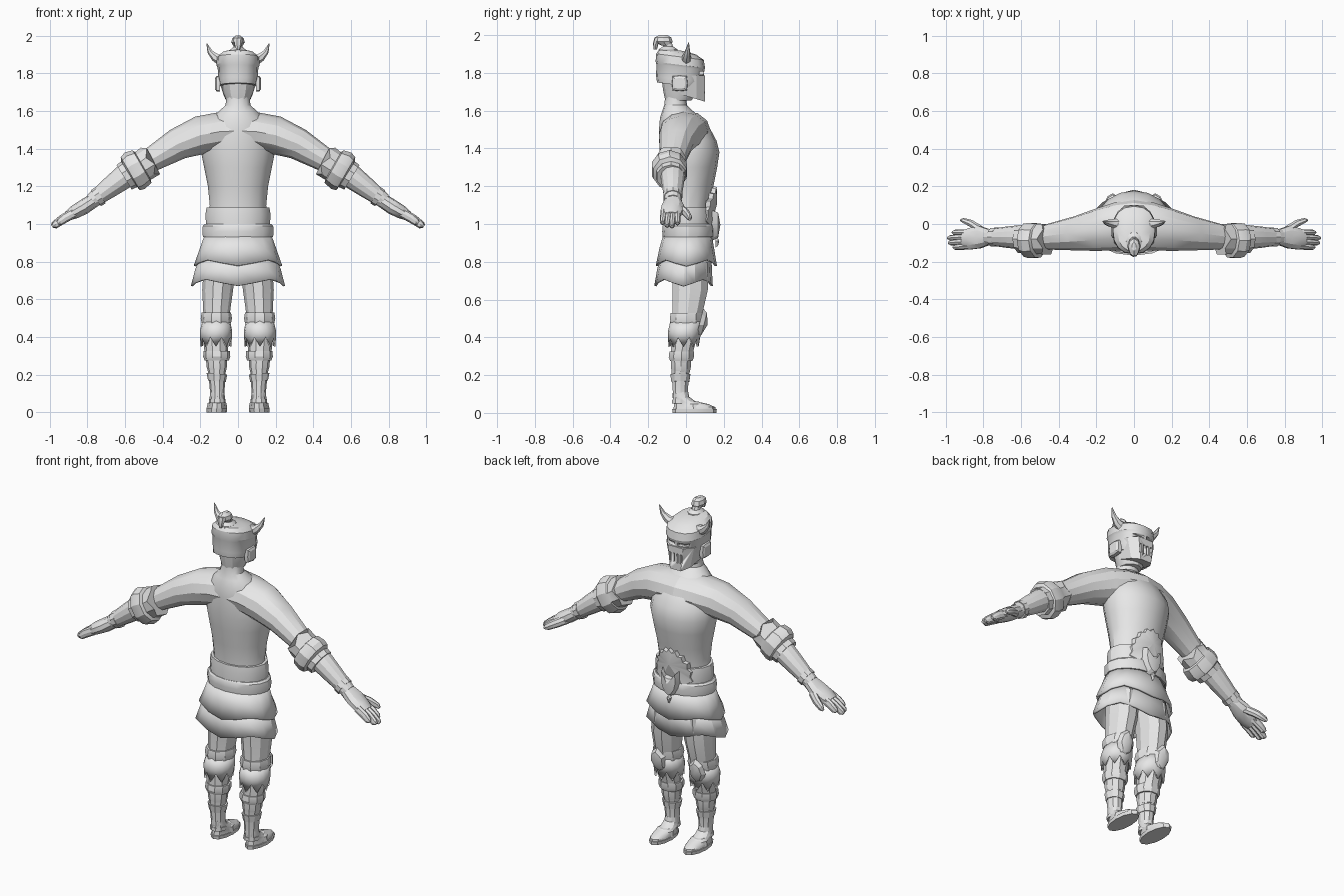
import bpy, bmesh, math
from mathutils import Vector

grey = bpy.data.materials.new("plain_grey")
grey.diffuse_color = (0.8, 0.8, 0.8, 1)


def finish(name, bm, mirror=False, angle=28):
    bmesh.ops.recalc_face_normals(bm, faces=bm.faces[:])
    me = bpy.data.meshes.new(name)
    bm.to_mesh(me)
    bm.free()
    me.materials.append(grey)
    for p in me.polygons:
        p.use_smooth = True
    me.set_sharp_from_angle(angle=math.radians(angle))
    ob = bpy.data.objects.new(name, me)
    bpy.context.collection.objects.link(ob)
    if mirror:
        ob.modifiers.new("mirror", "MIRROR")
    return ob


def loft(name, rings, n=12, mirror=False, shell=0, teeth=0, power=1, shear=0):
    """Ring: x, y, z, radius, y radius, tilt about y in degrees, tooth depth."""
    bm = bmesh.new()
    loops = []
    for r in rings:
        x, y, z, ru, rv, tilt, jag = (tuple(r) + (0, 0))[:7]
        a = math.radians(tilt)
        u, w = Vector((math.cos(a), 0, math.sin(a))), Vector((-math.sin(a), 0, math.cos(a)))
        loop = []
        for i in range(n):
            t = 2 * math.pi * i / n
            c, s = math.cos(t), math.sin(t)
            c = math.copysign(abs(c) ** power, c)
            s = math.copysign(abs(s) ** power, s)
            co = Vector((x, y + rv * s, z - shear * rv * s)) + u * ru * c
            loop.append(bm.verts.new(co - w * jag * math.cos(teeth * t)))
        loops.append(loop)
    for a, b in zip(loops, loops[1:]):
        for i in range(n):
            j = (i + 1) % n
            bm.faces.new((a[i], a[j], b[j], b[i]))
    if not shell:
        bm.faces.new(loops[0])
        bm.faces.new(loops[-1])
    ob = finish(name, bm, mirror)
    if shell:
        m = ob.modifiers.new("thickness", "SOLIDIFY")
        m.thickness, m.offset = shell, -1
    return ob


def plate(name, outline, y0, y1, scale=0.8, bulge=0.01, curve=0, lean=0, mirror=False):
    """Bevelled plate facing +y, from an x/z outline."""
    bm = bmesh.new()
    k = len(outline)
    cx, cz = sum(p[0] for p in outline) / k, sum(p[1] for p in outline) / k

    def ring(y, s):
        pts = [(cx + (x - cx) * s, cz + (z - cz) * s) for x, z in outline]
        return [bm.verts.new((x, y - curve * x * x + lean * (z - cz), z)) for x, z in pts]
    a, b = ring(y0, 1), ring(y1, scale)
    tip, back = bm.verts.new((cx, y1 + bulge, cz)), bm.verts.new((cx, y0, cz))
    for i in range(k):
        j = (i + 1) % k
        bm.faces.new((a[i], a[j], b[j], b[i]))
        bm.faces.new((b[i], b[j], tip))
        bm.faces.new((a[j], a[i], back))
    return finish(name, bm, mirror, 25)


def boxes(name, items):
    """Boxes given as x, y, z, width, depth, height."""
    bm = bmesh.new()
    for x, y, z, w, d, h in items:
        for v in bmesh.ops.create_cube(bm, size=1)["verts"]:
            v.co = Vector((x + v.co.x * w, y + v.co.y * d, z + v.co.z * h))
    return finish(name, bm)


# Torso and neck: z, half width, back, front
profile = [(0.92, .165, -.10, .12), (1.1, .15, -.10, .125), (1.2, .16, -.115, .145),
           (1.3, .18, -.13, .165), (1.38, .196, -.14, .177), (1.44, .19, -.142, .162),
           (1.5, .17, -.143, .13), (1.56, .14, -.138, .08), (1.6, .10, -.125, .035),
           (1.63, .067, -.115, .005), (1.68, .06, -.11, 0), (1.78, .06, -.11, 0)]
loft("torso", [(0, (b + f) / 2, z, w, (f - b) / 2) for z, w, b, f in profile], 16)

# Shoulders, arms and hands
loft("arm", [(0, -.005, 1.495, .105, .135, 90), (.1, -.012, 1.49, .103, .128, 86),
             (.2, -.03, 1.472, .102, .113, 75), (.32, -.05, 1.425, .085, .09, 62),
             (.48, -.07, 1.33, .062, .065, 58), (.6, -.07, 1.255, .065, .065, 58),
             (.68, -.07, 1.195, .055, .056, 58), (.78, -.07, 1.12, .04, .042, 58)], 12, True)
loft("arm_guard", [(.465, -.08, 1.335, .086, .085, 63, .014), (.505, -.08, 1.308, .084, .084, 60),
                   (.51, -.088, 1.305, .1, .095, 60), (.548, -.088, 1.283, .11, .098, 61),
                   (.572, -.085, 1.268, .102, .092, 60), (.578, -.08, 1.264, .08, .08, 58),
                   (.605, -.08, 1.248, .077, .077, 58)], 10, True, teeth=5)
loft("wrist_cuff", [(.73, -.07, 1.153, .051, .053, 58), (.755, -.07, 1.137, .05, .051, 58)], 10, True)
loft("palm", [(.76, -.07, 1.13, .038, .04, 58), (.82, -.07, 1.09, .04, .062, 58),
              (.87, -.078, 1.062, .036, .06, 58), (.905, -.08, 1.042, .026, .05, 58)], 10, True)
for i, (y0, y1, tip) in enumerate([(-.118, -.124, .96), (-.092, -.1, .985),
                                   (-.068, -.074, .99), (-.045, -.045, .965)]):
    mid = (.88 + tip) / 2
    line = lambda x: 1.06 - (x - .87) * .62
    loft("finger_%d" % (i + 1), [(.87, y0, line(.87), .026, .017, 58),
         (mid, (y0 + y1) / 2, line(mid) + .003, .025, .017, 58),
         (tip - .014, y1, line(tip) + .008, .021, .015, 55),
         (tip - .002, y1, line(tip) + .002, .01, .008, 55)], 8, True)
loft("thumb", [(.81, -.035, 1.085, .026, .026, 58), (.86, .0, 1.06, .025, .021, 58),
               (.905, .018, 1.035, .02, .014, 58), (.92, .02, 1.025, .008, .007, 58)], 8, True)

# Head, and helmet with cut eye slits and breathing slits
loft("head", [(0, -.04, 1.655, .062, .07), (0, -.03, 1.70, .08, .09), (0, -.03, 1.77, .095, .1)], 12)
helmet = loft("helmet", [(0, -.045, 1.735, .097, .108), (0, -.033, 1.765, .105, .125),
                         (0, -.03, 1.83, .108, .127), (0, -.03, 1.842, .115, .131),
                         (0, -.032, 1.885, .112, .126), (0, -.045, 1.91, .085, .098),
                         (0, -.06, 1.922, .04, .05)], 16, power=.85, shear=.13)
bm = bmesh.new()
u_shape = [(-.108, -.03), (-.092, .055), (-.05, .1), (.05, .1), (.092, .055), (.108, -.03)]
top = [bm.verts.new((x, y, 1.785)) for x, y in u_shape]
low = [bm.verts.new((x * .72, y, 1.687 - .3 * (y + .03))) for x, y in u_shape]
for i in range(6):
    j = (i + 1) % 6
    bm.faces.new((top[i], top[j], low[j], low[i]))
bm.faces.new(top)
bmesh.ops.triangle_fill(bm, use_beauty=True, edges=[e for e in bm.edges if all(v in low for v in e.verts)])
visor = finish("visor", bm, angle=25)
cutter = boxes("slit_cutter", [(s * .04, .1, 1.8, .06, .06, .016) for s in (-1, 1)]
               + [(x, .1, 1.718, .012, .03, .055) for x in (-.036, -.012, .012, .036)])
cutter.hide_render = True
cutter.hide_viewport = True
for ob in (helmet, visor):
    m = ob.modifiers.new("slits", "BOOLEAN")
    m.operation, m.object, m.solver = "DIFFERENCE", cutter, "EXACT"
loft("ear_plate", [(.095, -.033, 1.745, .042, .042, 90), (.115, -.033, 1.745, .04, .04, 90),
                   (.122, -.033, 1.745, .028, .028, 90)], 8, True, power=.3)
loft("horn", [(.085, 0, 1.872, .034, .03, -62), (.12, .003, 1.886, .024, .023, -45),
              (.148, .008, 1.915, .015, .014, -22), (.166, .014, 1.96, .002, .002)], 7, True)

# Topknot
loft("topknot_base", [(0, -.095, 1.905, .045, .055), (0, -.095, 1.925, .042, .052),
                      (0, -.095, 1.94, .024, .028), (0, -.1, 1.965, .022, .024)], 10)
loft("topknot_bun", [(0, -.105, 1.945, .024, .026), (0, -.118, 1.965, .036, .047),
                     (0, -.122, 1.987, .03, .044), (0, -.12, 2.0, .012, .022)], 8)
loft("topknot_tail", [(0, -.148, 1.985, .024, .02), (0, -.16, 1.955, .021, .015),
                      (0, -.162, 1.925, .01, .009)], 7)

# Waist sash, belt and layered skirt
loft("sash", [(0, .012, 1.0, .17, .128), (0, .012, 1.05, .173, .128), (0, .012, 1.088, .167, .124)], 16)
loft("belt", [(0, .012, .93, .186, .135), (0, .012, .96, .19, .138),
              (0, .012, .99, .187, .136), (0, .012, 1.0, .176, .13)], 16)
loft("upper_skirt", [(0, .008, .94, .178, .129), (0, .004, .87, .203, .145),
                     (0, .002, .795, .235, .162, 0, .016)], 16, shell=.012, teeth=4)
loft("lower_skirt", [(0, 0, .83, .2, .135), (0, -.008, .76, .227, .145),
                     (0, -.013, .69, .25, .155, 0, .018)], 16, shell=.012, teeth=4)

# Front fur fan and horned buckle
fan = []
for i in range(21):
    t, r = math.pi * i / 20, 1 - .09 * (i % 2)
    fan.append((.125 * r * math.cos(t), 1.01 + .19 * r * math.sin(t)))
plate("fur_fan", fan + [(-.075, .985), (.075, .985)], .135, .157, .95, .008, 3, .08)
half = [(.0, 1.03), (.03, 1.035), (.055, 1.075), (.058, 1.01), (.048, .965), (.025, .925)]
plate("buckle", half + [(0, .91)] + [(-x, z) for x, z in half[:0:-1]], .135, .17, .8, .012)
plate("buckle_pendant", [(0, .93), (.014, .91), (0, .875), (-.014, .91)], .155, .17, .7, .005)

# Legs
loft("leg", [(.095, .02, .8, .085, .1), (.108, .022, .65, .082, .098), (.115, .005, .5, .068, .08),
             (.118, -.01, .4, .07, .07), (.115, -.025, .3, .06, .06), (.112, -.03, .2, .045, .048),
             (.11, -.03, .1, .038, .041), (.11, -.028, .05, .04, .045)], 10, True)
loft("knee_band", [(.115, .0, .475, .078, .085), (.115, .0, .5, .083, .09),
                   (.115, .003, .53, .078, .088)], 10, True)
loft("fur_cuff", [(.115, .002, .485, .074, .085), (.117, -.008, .43, .086, .088),
                  (.117, -.013, .375, .082, .08, 0, .025)], 16, True, shell=.012, teeth=8)
loft("shin_band", [(.113, -.025, .275, .064, .062), (.113, -.025, .295, .072, .07),
                   (.113, -.023, .325, .07, .068)], 10, True)
loft("shin_wrap", [(.112, -.028, .215, .047, .05), (.113, -.027, .24, .054, .055),
                   (.113, -.026, .27, .056, .056)], 10, True)
loft("ankle_strap", [(.112, -.03, .165, .047, .05, 4), (.112, -.03, .205, .055, .056, 4)], 10, True)
plate("knee_plate", [(.125, .552), (.165, .52), (.178, .465), (.152, .41), (.118, .393), (.082, .43),
                     (.08, .505)], .07, .095, .75, .02, 0, .25, True)

# Feet with sandals
loft("foot", [(.112, .045, .012, .05, .112), (.112, .045, .03, .05, .11), (.111, .03, .046, .046, .092),
              (.11, -.01, .062, .043, .058), (.11, -.027, .085, .04, .044), (.11, -.029, .11, .038, .041)],
     12, True)
loft("sole", [(.113, .045, 0, .053, .116), (.113, .045, .02, .055, .118)], 12, True)
loft("sandal_strap", [(.112, .04, .02, .055, .055), (.111, .036, .048, .05, .052),
                      (.111, .03, .06, .035, .04)], 10, True)
loft("heel_strap", [(.11, -.028, .05, .045, .048), (.11, -.028, .07, .044, .047)], 10, True)
